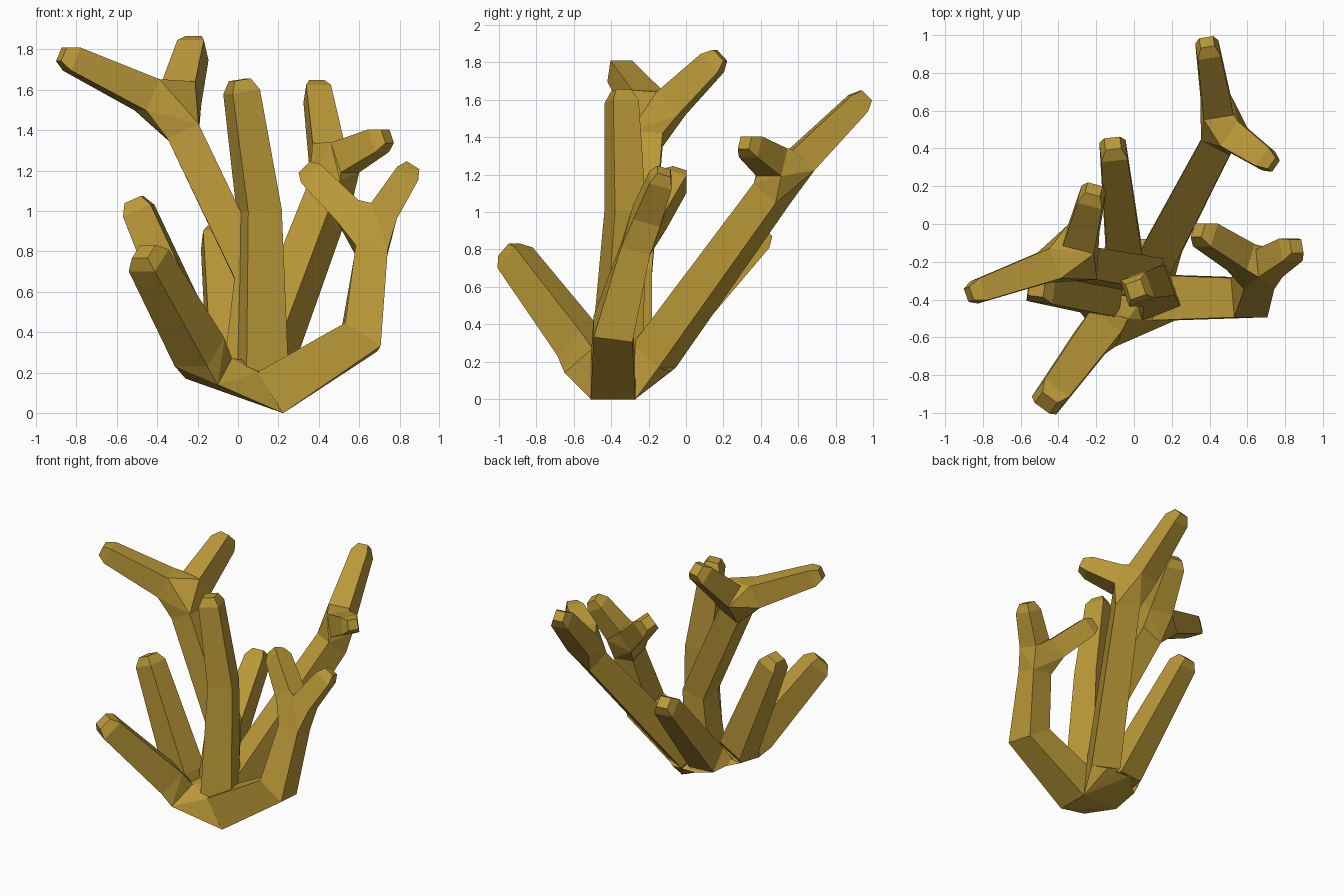
import bpy, bmesh
from mathutils import Vector

if "Cube" in bpy.data.objects:
    bpy.data.objects.remove(bpy.data.objects["Cube"])

mat = bpy.data.materials.new("coral_ochre")
mat.diffuse_color = (0.5, 0.32, 0.04, 1)
mat.use_nodes = True
mat.node_tree.nodes["Principled BSDF"].inputs["Base Color"].default_value = mat.diffuse_color


def finish(bm, name):
    bmesh.ops.recalc_face_normals(bm, faces=bm.faces)
    me = bpy.data.meshes.new(name)
    bm.to_mesh(me)
    bm.free()
    me.materials.append(mat)
    ob = bpy.data.objects.new(name, me)
    bpy.context.collection.objects.link(ob)


def ring(p, d, r, ref):
    """Four corners of a square section at p, across direction d."""
    d = d.normalized()
    s = d.cross(Vector(ref)).normalized()
    u = s.cross(d)
    return [p + s * a * r + u * b * r for a, b in ((1, 1), (-1, 1), (-1, -1), (1, -1))]


def branch(name, pts, ref=(0, 0, 1), tip=True):
    """Square tube through (x, y, z, r) points, with a chamfered tip. Returns its end rings."""
    P = [Vector(p[:3]) for p in pts]
    R = [p[3] for p in pts]
    if tip:
        d = (P[-1] - P[-2]).normalized()
        end = P[-1] + d * 0.04
        P[-1] = P[-1] - d * 0.02
        P.append(end)
        R.append(R[-1] * 0.6)
    rings = []
    for i, p in enumerate(P):
        a = (p - P[i - 1]).normalized() if i else Vector()
        b = (P[i + 1] - p).normalized() if i < len(P) - 1 else Vector()
        rings.append(ring(p, a + b, R[i], ref))
    bm = bmesh.new()
    vs = [[bm.verts.new(c) for c in q] for q in rings]
    for q, w in zip(vs, vs[1:]):
        for k in range(4):
            j = (k + 1) % 4
            bm.faces.new((q[k], q[j], w[j], w[k]))
    bm.faces.new(vs[0])
    bm.faces.new(vs[-1])
    finish(bm, name)
    return rings[0], rings[-1]


def hull(name, pts):
    bm = bmesh.new()
    for p in pts:
        bm.verts.new(p)
    res = bmesh.ops.convex_hull(bm, input=bm.verts)
    junk = {v for v in res["geom_interior"] + res["geom_unused"]
            if isinstance(v, bmesh.types.BMVert)}
    bmesh.ops.delete(bm, geom=list(junk), context='VERTS')
    finish(bm, name)


def forked(name, trunk, arms, ref, arm_ref):
    """Trunk that splits into two arms, joined by a faceted knuckle."""
    root, end = branch(name + "_trunk", trunk, ref, tip=False)
    pts = list(end)
    for i, arm in enumerate(arms):
        pts += branch(f"{name}_arm_{i + 1}", arm, arm_ref)[0]
    hull(name + "_knuckle", pts)
    return root


Y, Z = (0, 1, 0), (0, 0, 1)

# single branches
front = branch("front_left_branch", [(-.19, -.57, .3, .1), (-.45, -.925, .77, .08)])[0]
left = branch("left_branch", [(-.18, -.38, .28, .1), (-.5, -.34, 1.02, .075)])[0]
back = branch("back_branch", [(-.05, -.17, .24, .095), (-.11, .4, .87, .07)])[0]
branch("centre_branch", [(.11, -.37, .2, .11), (.105, -.325, 1.0, .088),
                         (.015, -.345, 1.61, .072)], (-.35, 1, 0))

# forked branches
forked("tall_left_branch",
       [(.03, -.28, .22, .1), (.07, -.27, .68, .088), (-.27, -.21, 1.39, .085)],
       [[(-.45, -.22, 1.575, .085), (-.84, -.36, 1.76, .062)],
        [(-.28, -.08, 1.58, .085), (-.22, .155, 1.81, .068)]], Y, Z)
right_back = forked("back_right_branch",
                    [(.13, -.17, .23, .1), (.46, .46, 1.1, .085)],
                    [[(.44, .62, 1.28, .08), (.39, .935, 1.595, .062)],
                     [(.53, .46, 1.265, .08), (.71, .335, 1.355, .06)]], Z, Z)
forked("right_branch",
       [(.16, -.39, .1, .12), (.61, -.39, .375, .105), (.66, -.27, .8, .08)],
       [[(.565, -.175, .98, .075), (.365, -.05, 1.18, .066)],
        [(.71, -.21, .98, .075), (.84, -.13, 1.185, .062)]], Y, Y)

# faceted base where all branches meet
hull("base", [(.22, -.51, 0), (.22, -.27, 0), (.1, -.51, .2), (.12, -.27, .22),
              (-.1, -.65, .14), (-.03, -.5, .27), (-.26, -.5, .17), (-.25, -.3, .2),
              (-.02, -.08, .15), (.17, -.08, .15), (-.05, -.22, .27), (.18, -.22, .25)])
# root collars blending the outer branches into the base
hull("front_left_collar", front + [Vector(p) for p in ((-.1, -.65, .14), (-.26, -.5, .17), (-.03, -.5, .27))])
hull("left_collar", left + [Vector(p) for p in ((-.26, -.5, .17), (-.25, -.3, .2), (-.05, -.4, .2))])
hull("back_collar", back + [Vector(p) for p in ((-.02, -.08, .15), (-.2, -.3, .2), (.05, -.25, .2))])
hull("back_right_collar", right_back + [Vector(p) for p in ((.17, -.08, .15), (.22, -.27, 0), (.05, -.25, .2))])
